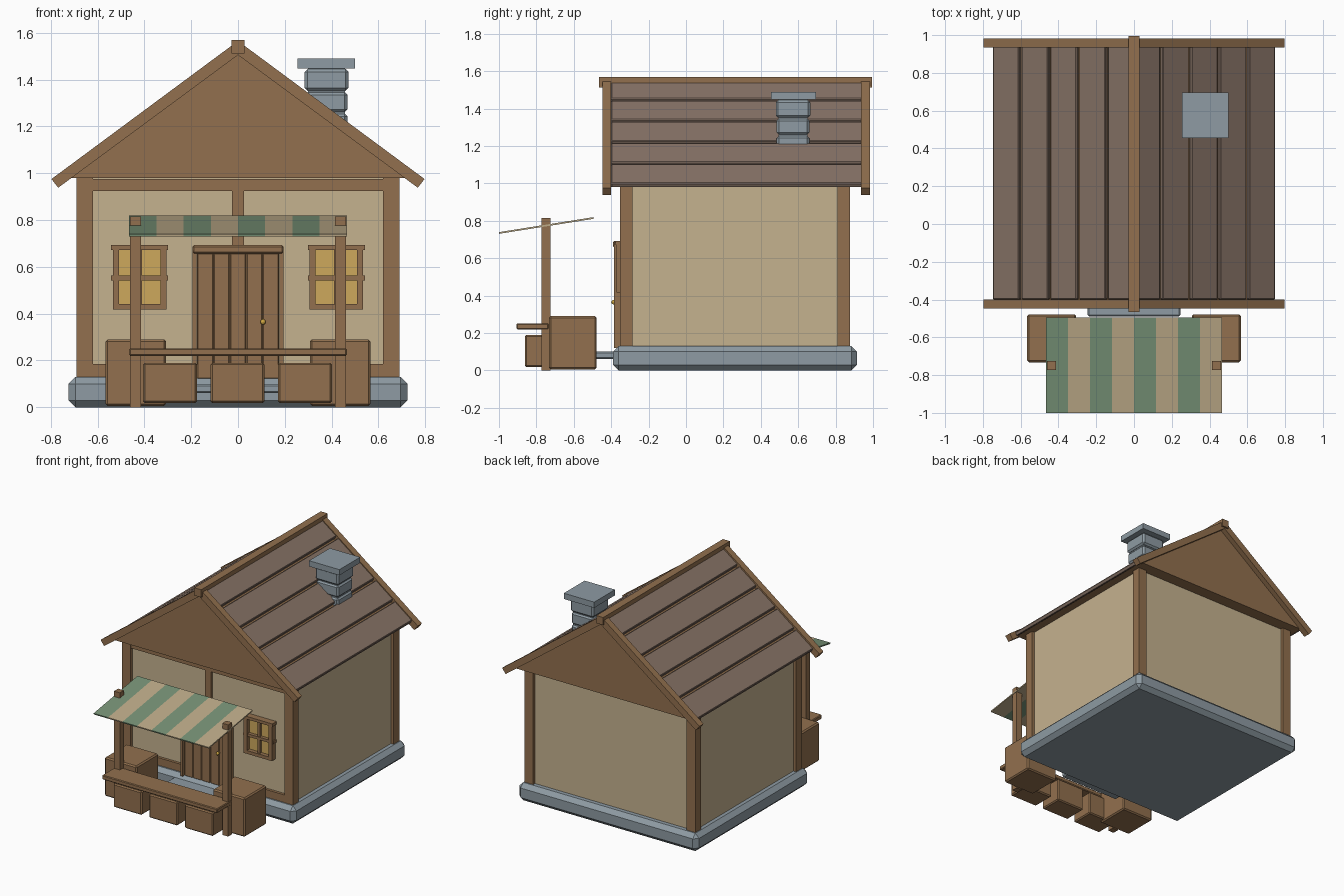
import bpy, bmesh, math
from mathutils import Matrix, Vector

if "Cube" in bpy.data.objects:
    bpy.data.objects.remove(bpy.data.objects["Cube"])


def material(name, r, g, b):
    m = bpy.data.materials.new(name)
    lin = [((c / 255 + 0.055) / 1.055) ** 2.4 for c in (r, g, b)]
    m.diffuse_color = (*lin, 1)
    m.use_nodes = True
    m.node_tree.nodes["Principled BSDF"].inputs["Base Color"].default_value = m.diffuse_color
    return m


WOOD = material("wood", 146, 112, 78)
WALL = material("plaster", 197, 178, 143)
STONE = material("stone", 142, 155, 163)
ROOF = material("roof_wood", 136, 116, 103)
GREEN = material("green_cloth", 120, 147, 119)
CREAM = material("cream_cloth", 189, 171, 137)
GLASS = material("yellow_glass", 206, 169, 92)
GOLD = material("gold", 205, 165, 65)


def finish(name, bm, mat, bevel=0.0):
    bmesh.ops.recalc_face_normals(bm, faces=bm.faces)
    if bevel:
        bmesh.ops.bevel(bm, geom=bm.edges[:], offset=bevel, segments=1,
                        affect='EDGES', profile=0.5)
    me = bpy.data.meshes.new(name)
    bm.to_mesh(me)
    bm.free()
    me.materials.append(mat)
    ob = bpy.data.objects.new(name, me)
    bpy.context.collection.objects.link(ob)
    return ob


def box(name, mat, x0, x1, y0, y1, z0, z1, bevel=0.0):
    bm = bmesh.new()
    size = Matrix.Diagonal((x1 - x0, y1 - y0, z1 - z0, 1))
    centre = Matrix.Translation(((x0 + x1) / 2, (y0 + y1) / 2, (z0 + z1) / 2))
    bmesh.ops.create_cube(bm, size=1, matrix=centre @ size)
    return finish(name, bm, mat, bevel)


def extrude_y(name, mat, pts, y0, y1, bevel=0.0):
    """Extrude an (x, z) profile along y."""
    bm = bmesh.new()
    face = bm.faces.new([bm.verts.new((x, y0, z)) for x, z in pts])
    ext = bmesh.ops.extrude_face_region(bm, geom=[face])
    bmesh.ops.translate(bm, vec=Vector((0, y1 - y0, 0)),
                        verts=[v for v in ext["geom"] if isinstance(v, bmesh.types.BMVert)])
    return finish(name, bm, mat, bevel)


def both(name, mat, x0, x1, *rest):
    """Box on the right plus its mirror on the left."""
    box(name + "_right", mat, x0, x1, *rest)
    box(name + "_left", mat, -x1, -x0, *rest)


# House body
box("foundation", STONE, -0.725, 0.725, -0.39, 0.915, 0, 0.13, 0.03)
box("walls", WALL, -0.668, 0.668, -0.33, 0.855, 0.12, 0.98)
both("front_corner_post", WOOD, 0.62, 0.69, -0.352, -0.285, 0.12, 0.98)
both("back_corner_post", WOOD, 0.62, 0.69, 0.81, 0.877, 0.12, 0.98)
box("front_top_beam", WOOD, -0.62, 0.62, -0.35, -0.32, 0.925, 0.975)
box("front_sill_beam", WOOD, -0.62, 0.62, -0.35, -0.32, 0.12, 0.185)
box("front_middle_post", WOOD, -0.025, 0.025, -0.347, -0.32, 0.66, 0.93)

# Roof: gable body, planks, rake boards, ridge
SLOPE = 0.742
extrude_y("gable_body", WOOD, [(-0.728, 0.98), (0.728, 0.98), (0, 1.52)], -0.405, 0.945)
for side, sx in (("right", 1), ("left", -1)):
    for i in range(5):
        a, b = i * 0.1525, i * 0.1525 + 0.139
        top, low = 1.557, 1.522
        pts = [(sx * a, top - SLOPE * a), (sx * b, top - SLOPE * b),
               (sx * (b - 0.014), low - SLOPE * (b - 0.014)),
               (sx * (a - 0.014 if i else 0), low - SLOPE * (a - 0.014 if i else 0))]
        extrude_y(f"roof_plank_{side}_{i}", ROOF, pts, -0.4, 0.94, 0.005)
    rake = [(0, 1.565), (sx * 0.797, 0.975), (sx * 0.768, 0.938), (0, 1.505)]
    extrude_y("front_rake_" + side, WOOD, rake, -0.447, -0.4)
    extrude_y("back_rake_" + side, WOOD, rake, 0.935, 0.983)
box("ridge_beam", WOOD, -0.028, 0.028, -0.465, 0.995, 1.512, 1.568)

# Chimney
for i, (z0, z1) in enumerate(((1.15, 1.255), (1.26, 1.347), (1.352, 1.445))):
    g = 0.005 * (i == 2)
    box(f"chimney_block_{i}", STONE, 0.29 - g, 0.467 + g, 0.485 - g, 0.66 + g, z0, z1, 0.012)
box("chimney_core", STONE, 0.3, 0.457, 0.495, 0.65, 1.15, 1.46)
box("chimney_cap", STONE, 0.255, 0.5, 0.455, 0.695, 1.448, 1.49)

# Door
both("door_jamb", WOOD, 0.178, 0.195, -0.385, -0.32, 0.12, 0.67)
box("door_lintel", WOOD, -0.195, 0.195, -0.39, -0.32, 0.655, 0.693, 0.008)
for i in range(5):
    x = -0.175 + i * 0.07
    box(f"door_plank_{i}", WOOD, x, x + 0.07, -0.37, -0.32, 0.12, 0.66, 0.005)
bm = bmesh.new()
bmesh.ops.create_uvsphere(bm, u_segments=10, v_segments=6, radius=0.012,
                          matrix=Matrix.Translation((0.107, -0.388, 0.365)))
finish("door_knob", bm, GOLD)
box("door_knob_stem", GOLD, 0.102, 0.112, -0.385, -0.365, 0.36, 0.37)
box("door_step", STONE, -0.245, 0.245, -0.49, -0.37, 0.06, 0.1, 0.008)

# Windows
for side, c in (("right", 0.42), ("left", -0.42)):
    n = "window_" + side
    box(n + "_glass", GLASS, c - 0.1, c + 0.1, -0.342, -0.32, 0.43, 0.68)
    for tag, s in (("outer", 1), ("inner", -1)):
        x = c + s * 0.101
        box(f"{n}_stile_{tag}", WOOD, x - 0.013, x + 0.013, -0.372, -0.32, 0.417, 0.69)
    box(n + "_head", WOOD, c - 0.122, c + 0.122, -0.378, -0.32, 0.672, 0.693)
    box(n + "_sill", WOOD, c - 0.114, c + 0.114, -0.372, -0.32, 0.417, 0.441)
    box(n + "_crossbar", WOOD, c - 0.122, c + 0.122, -0.367, -0.32, 0.542, 0.562)
    box(n + "_mullion", WOOD, c - 0.01, c + 0.01, -0.362, -0.32, 0.42, 0.69)

# Market stall: posts, counter, crates
both("stall_post", WOOD, 0.414, 0.461, -0.772, -0.725, 0, 0.815)
box("stall_counter", WOOD, -0.465, 0.465, -0.905, -0.735, 0.22, 0.252, 0.005)
for i, x in enumerate((-0.29, -0.002, 0.286)):
    box(f"small_crate_{i}", WOOD, x - 0.115, x + 0.115, -0.862, -0.69, 0.018, 0.19, 0.008)
both("large_crate", WOOD, 0.307, 0.566, -0.732, -0.478, 0.006, 0.29, 0.009)

# Striped awning sheet, sloping down to the front
bm = bmesh.new()
for i in range(9):
    x = -0.465 + i * 0.11625
    bm.verts.new((x, -1.0, 0.735))
    bm.verts.new((x, -0.495, 0.815))
bm.verts.ensure_lookup_table()
for i in range(8):
    f = bm.faces.new([bm.verts[2 * i + k] for k in (0, 2, 3, 1)])
    f.material_index = i % 2
awning = finish("awning", bm, GREEN)
awning.data.materials.append(CREAM)
solid = awning.modifiers.new("thickness", 'SOLIDIFY')
solid.thickness = 0.009
solid.offset = 0
